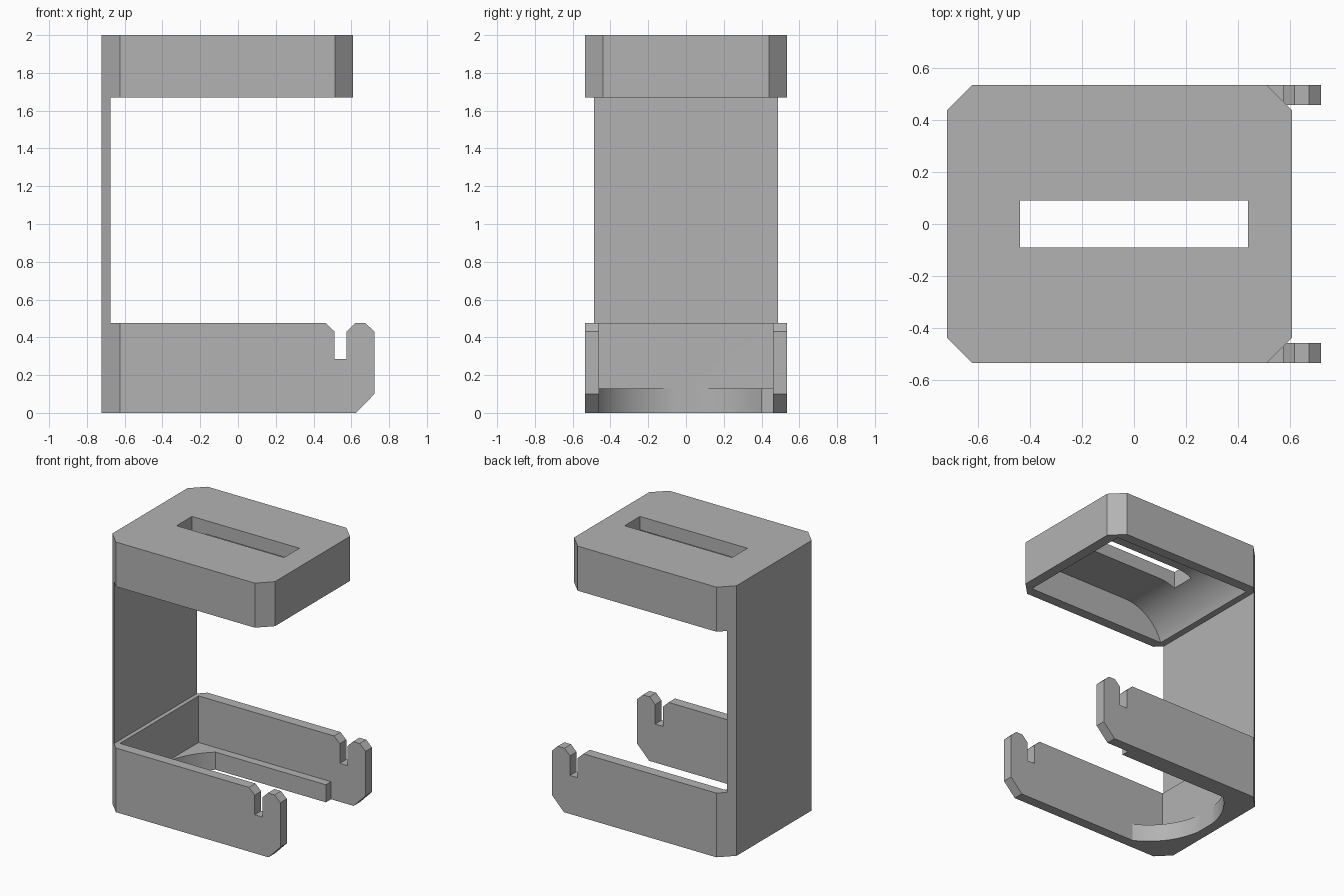
import bpy, bmesh, math
from mathutils import Vector

cube = bpy.data.objects.get("Cube")
if cube:
    bpy.data.objects.remove(cube, do_unlink=True)

# Main dimensions
BACK, CAP_FRONT, ARM_END = -0.722, 0.61, 0.722
HALF_Y, INNER_Y, WALL, CHAMFER = 0.536, 0.46, 0.077, 0.097
TRAY_TOP, FLOOR_TOP, CAP_BOTTOM, CEILING = 0.475, 0.13, 1.67, 1.9
INNER_BACK = BACK + WALL

grey = bpy.data.materials.new("plain grey")
grey.use_nodes = True
colour = (0.45, 0.45, 0.45, 1)
grey.diffuse_color = colour
grey.node_tree.nodes["Principled BSDF"].inputs["Base Color"].default_value = colour


def prism(name, outline, axis, low, high):
    """Extrude an outline: (x, z) points along y, or (x, y) points along z."""
    bm = bmesh.new()
    place = (lambda a, b: (a, low, b)) if axis == "y" else (lambda a, b: (a, b, low))
    face = bm.faces.new([bm.verts.new(place(a, b)) for a, b in outline])
    moved = bmesh.ops.extrude_face_region(bm, geom=[face])["geom"]
    shift = Vector((0, high - low, 0) if axis == "y" else (0, 0, high - low))
    bmesh.ops.translate(bm, vec=shift,
                        verts=[v for v in moved if isinstance(v, bmesh.types.BMVert)])
    bmesh.ops.recalc_face_normals(bm, faces=bm.faces)
    mesh = bpy.data.meshes.new(name)
    bm.to_mesh(mesh)
    bm.free()
    mesh.materials.append(grey)
    obj = bpy.data.objects.new(name, mesh)
    bpy.context.collection.objects.link(obj)
    return obj


def cut(target, cutter):
    cutter.hide_render = True
    bpy.context.view_layer.objects.active = target
    mod = target.modifiers.new("cut", "BOOLEAN")
    mod.operation, mod.solver, mod.object = "DIFFERENCE", "EXACT", cutter
    bpy.ops.object.modifier_apply(modifier=mod.name)
    bpy.data.objects.remove(cutter, do_unlink=True)


def rectangle(x0, x1, y0, y1):
    return [(x0, y0), (x1, y0), (x1, y1), (x0, y1)]


# C-shaped side profile: tray arms with hook notches, back plate, cap
body = prism("holder_body", [
    (BACK, 0), (0.625, 0), (ARM_END, 0.1), (ARM_END, 0.43), (0.675, TRAY_TOP),
    (0.62, TRAY_TOP), (0.575, 0.43), (0.575, 0.285), (0.512, 0.285), (0.512, 0.43),
    (0.465, TRAY_TOP), (-0.675, TRAY_TOP), (-0.675, CAP_BOTTOM),
    (CAP_FRONT, CAP_BOTTOM), (CAP_FRONT, 2), (BACK, 2)], "y", -HALF_Y, HALF_Y)

# Chamfered upright corners: full height at the back, cap only at the other end
for edge, inward, low in ((BACK, 1, -0.1), (CAP_FRONT, -1, 1.5)):
    for side in (-1, 1):
        reach = 0.1
        corner = [(edge + inward * (CHAMFER + reach), side * (HALF_Y + reach)),
                  (edge - inward * reach, side * (HALF_Y + reach)),
                  (edge - inward * reach, side * (HALF_Y - CHAMFER - reach))]
        cut(body, prism("corner_cutter", corner, "z", low, 2.1))

# Cap hollow with a rounded back, and the slot through its top
radius = 0.34
drop = CEILING - CAP_BOTTOM
centre_x = INNER_BACK + radius
hollow = [(CAP_FRONT - WALL, CAP_BOTTOM - 0.1), (CAP_FRONT - WALL, CEILING)]
sweep = math.acos((radius - drop) / radius)
for i in range(17):
    t = sweep * i / 16
    hollow.append((centre_x - radius * math.sin(t),
                   CEILING - radius + radius * math.cos(t)))
hollow.append((hollow[-1][0], CAP_BOTTOM - 0.1))
cut(body, prism("hollow_cutter", hollow, "y", -INNER_Y, INNER_Y))
cut(body, prism("slot_cutter", rectangle(-0.44, 0.44, -0.09, 0.09), "z", 1.8, 2.1))

# Tray hollow between the arms
cut(body, prism("tray_cutter", rectangle(INNER_BACK, 1, -INNER_Y, INNER_Y),
                "z", FLOOR_TOP, 0.6))

# Round-backed floor opening, leaving a short ledge along one arm
ledge_y, ledge_end, arc_r, arc_x = 0.4, 0.44, 0.52, -0.131
start, stop = math.asin(ledge_y / arc_r), math.asin(-INNER_Y / arc_r)
opening = [(1, -INNER_Y), (1, INNER_Y), (ledge_end, INNER_Y), (ledge_end, ledge_y)]
for i in range(41):
    t = start + (stop - start) * i / 40
    opening.append((max(arc_x - arc_r * math.cos(t), INNER_BACK), arc_r * math.sin(t)))
cut(body, prism("floor_cutter", opening, "z", -0.1, 0.2))

# Smooth arcs, sharp corners
bpy.ops.object.select_all(action="DESELECT")
body.select_set(True)
bpy.context.view_layer.objects.active = body
bpy.ops.object.shade_smooth_by_angle(angle=math.radians(25))
